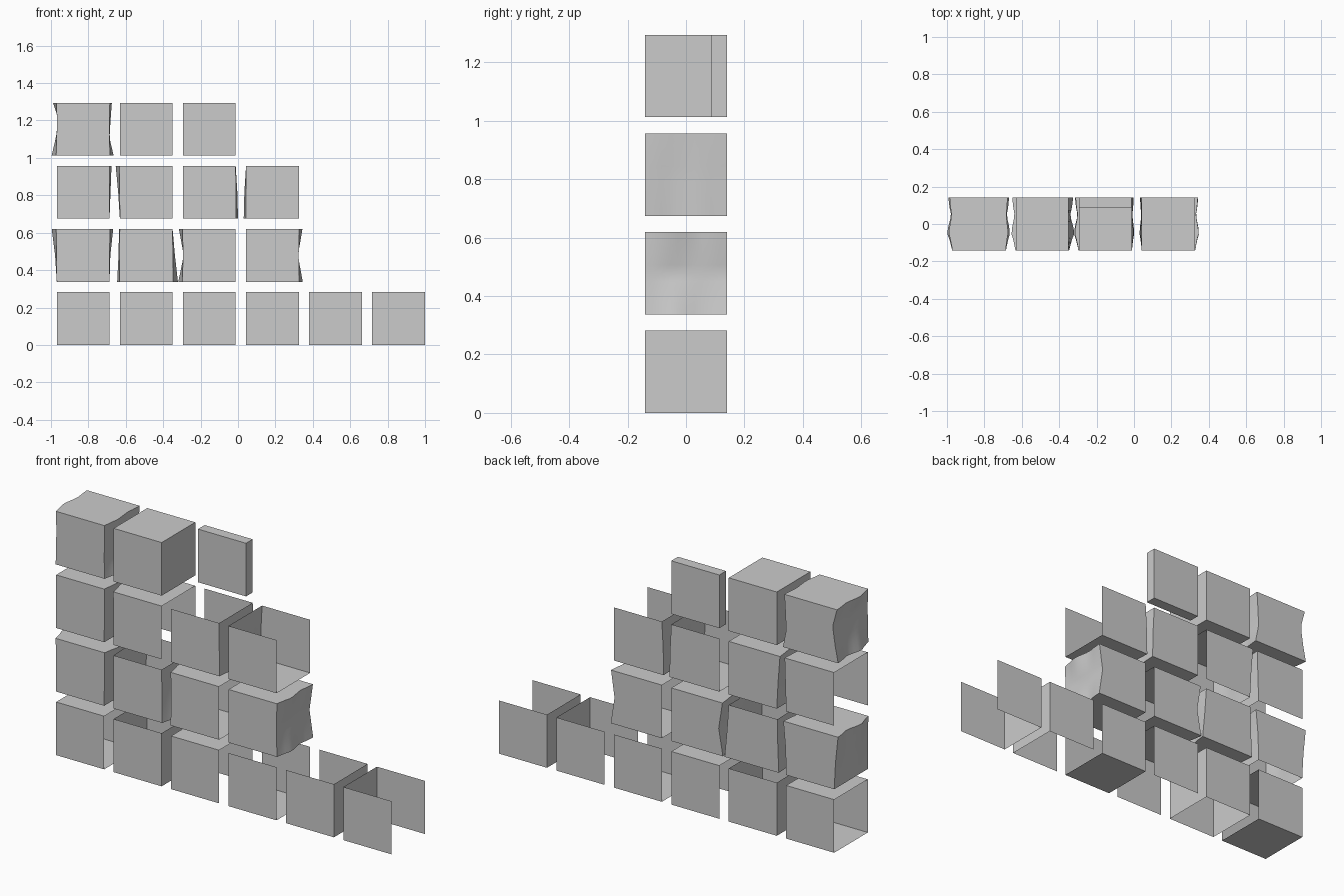
import bpy, bmesh, math

if "Cube" in bpy.data.objects:
    bpy.data.objects.remove(bpy.data.objects["Cube"])

H, PITCH, X0, N = 0.141, 0.3373, -0.828, 10
FLAT = (0, 0, 0)


def interp(pts, t):
    # piecewise linear through evenly spaced values, t in 0..1
    f = t * (len(pts) - 1)
    i = min(int(f), len(pts) - 2)
    return pts[i] + (pts[i + 1] - pts[i]) * (f - i)


WAVE = (0.1, 0.45, 1.0, 0.65, 0.25, 0.6, 0.75)   # bulge from front to back


def tile(name, col, row, sides, left=FLAT, right=FLAT):
    """Block with front and back plus the listed sides (L R T D).
    left/right: outward bulge at bottom, middle, top of the rocky side."""
    bm = bmesh.new()
    cx, cz = X0 + PITCH * col, H + PITCH * row
    grids = {}
    for side, prof, s in (("L", left, -1), ("R", right, 1)):
        n = N if any(prof) else 1
        grids[side] = [[bm.verts.new((
            cx + s * (H + interp(prof, j / n) * interp(WAVE, i / n)),
            -H + 2 * H * i / n, cz - H + 2 * H * j / n))
            for j in range(n + 1)] for i in range(n + 1)]
        if side in sides:
            g = grids[side]
            for i in range(n):
                for j in range(n):
                    q = [g[i][j], g[i + 1][j], g[i + 1][j + 1], g[i][j + 1]]
                    bm.faces.new(q if s > 0 else q[::-1])
    l, r = grids["L"], grids["R"]
    # front and back panels follow the rocky edges
    bm.faces.new(l[0][::-1] + r[0])
    bm.faces.new(l[-1] + r[-1][::-1])
    if "T" in sides:
        bm.faces.new([c[-1] for c in r] + [c[-1] for c in l][::-1])
    if "D" in sides:
        bm.faces.new([c[0] for c in l] + [c[0] for c in r][::-1])
    finish(name, bm)


def finish(name, bm):
    me = bpy.data.meshes.new(name)
    bm.to_mesh(me)
    bm.free()
    ob = bpy.data.objects.new(name, me)
    bpy.context.collection.objects.link(ob)
    bpy.ops.object.select_all(action='DESELECT')
    ob.select_set(True)
    bpy.context.view_layer.objects.active = ob
    bpy.ops.object.shade_smooth_by_angle(angle=math.radians(30))


# bottom row: flat blocks with one or two opposite sides
for i, sides in enumerate(("TD", "LR", "T", "D", "R", "L")):
    tile("flat_block_" + sides.lower(), i, 0, sides)

# second row: three-sided blocks with rocky ends
tile("end_block_top", 0, 1, "LRT", (0, 0.01, 0.03), (0.0, 0.005, 0.022))
tile("end_block_bottom", 1, 1, "LRD", (0.016, 0.008, 0.005), (0.032, 0.014, 0.0))
tile("end_block_left", 2, 1, "LTD", (0.028, -0.005, 0.024))
tile("end_block_right", 3, 1, "RTD", FLAT, (0.024, -0.005, 0.022))

# third row: corner blocks
tile("corner_top_right", 0, 2, "RT", FLAT, (0.0, 0.006, 0.012))
tile("corner_top_left", 1, 2, "LT", (0.0, 0.01, 0.025))
tile("corner_bottom_right", 2, 2, "RD", FLAT, (0.014, 0.010, 0.0))
tile("corner_bottom_left", 3, 2, "LD", (0.014, 0.010, 0.0))

# top row: rocky block, plain block and thin back slab
tile("rocky_block", 0, 3, "LRTD", (0.031, 0.006, -0.012, 0.022),
     (0.025, 0.0, 0.006, 0.014))
tile("plain_block", 1, 3, "LRTD")
bm = bmesh.new()
bmesh.ops.create_cube(bm, size=1)
bmesh.ops.scale(bm, vec=(2 * H, 0.056, 2 * H), verts=bm.verts)
bmesh.ops.translate(bm, vec=(X0 + 2 * PITCH, H - 0.028, H + 3 * PITCH), verts=bm.verts)
finish("back_slab", bm)
